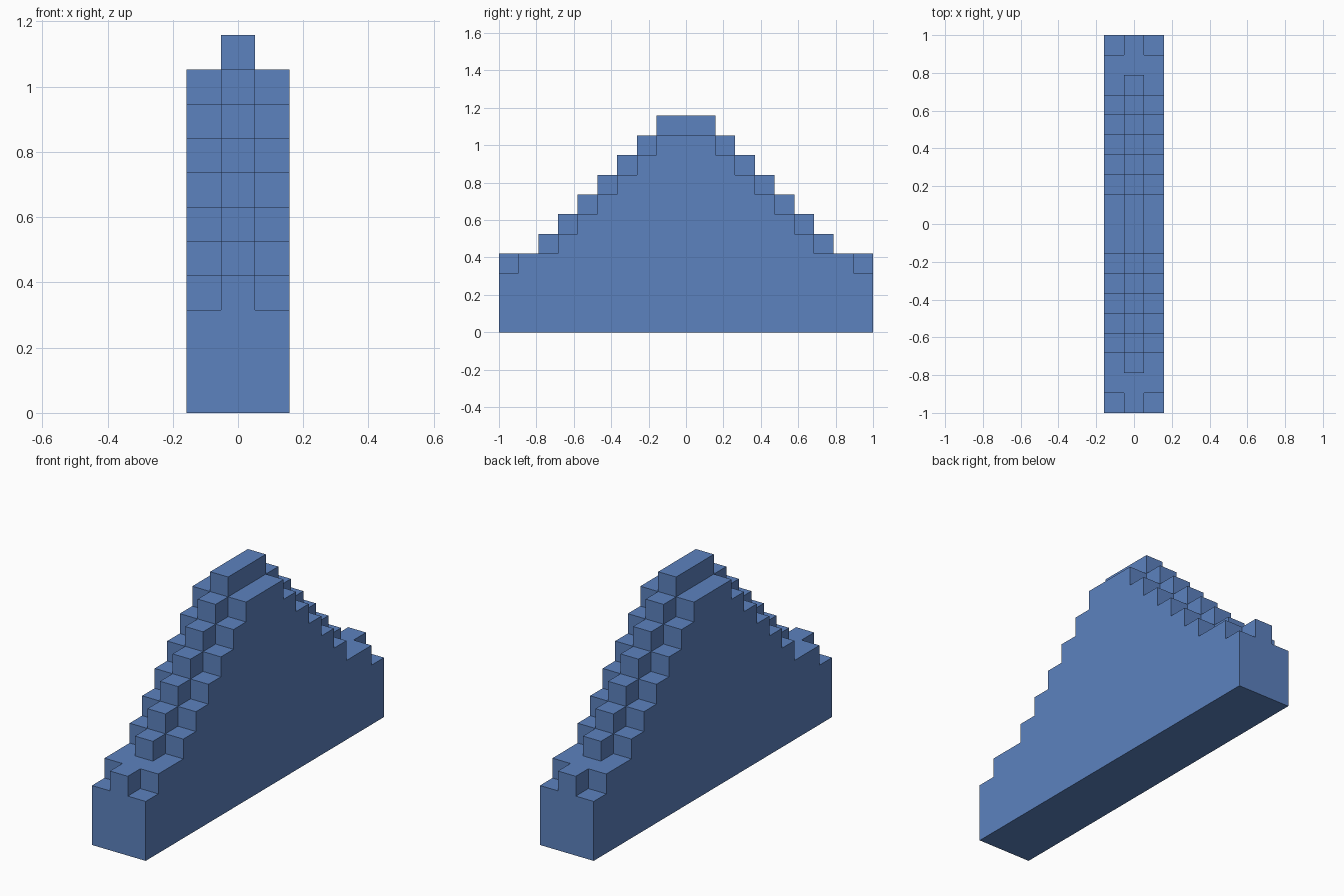
import bpy
import bmesh
from mathutils import Matrix

cube = bpy.data.objects.get("Cube")
if cube:
    bpy.data.objects.remove(cube, do_unlink=True)

U = 2 / 19            # one block
HALF_WIDTH = 1.5 * U
# Treads from the crest outwards: (outer distance, height), in blocks
TREADS = [(1.5 + i, 10 - i) for i in range(6)] + [(8.5, 4), (9.5, 3)]

blue = bpy.data.materials.new("slate_blue")
colour = (0.107, 0.223, 0.522, 1)
blue.diffuse_color = colour
blue.use_nodes = True
blue.node_tree.nodes["Principled BSDF"].inputs["Base Color"].default_value = colour


def make_object(name, bm):
    mesh = bpy.data.meshes.new(name)
    bm.to_mesh(mesh)
    bm.free()
    mesh.materials.append(blue)
    obj = bpy.data.objects.new(name, mesh)
    bpy.context.collection.objects.link(obj)
    return obj


def stepped_wall():
    # Half of the stair profile, mirrored and extruded across the width
    half = []
    inner = 0
    for outer, height in TREADS:
        if inner:
            half.append((inner, height))
        half.append((outer, height))
        inner = outer
    half.append((inner, 0))
    outline = half + [(-y, z) for y, z in reversed(half)]
    bm = bmesh.new()
    verts = [bm.verts.new((-HALF_WIDTH, y * U, z * U)) for y, z in outline]
    side = bm.faces.new(verts)
    extruded = bmesh.ops.extrude_face_region(bm, geom=[side], use_keep_orig=True)
    moved = [v for v in extruded["geom"] if isinstance(v, bmesh.types.BMVert)]
    bmesh.ops.translate(bm, verts=moved, vec=(2 * HALF_WIDTH, 0, 0))
    bmesh.ops.recalc_face_normals(bm, faces=bm.faces)
    return make_object("stepped_wall", bm)


def block(name, y0, y1, base):
    # One ridge block standing on a tread
    bm = bmesh.new()
    place = Matrix.Translation((0, (y0 + y1) / 2 * U, (base + 0.5) * U))
    size = Matrix.Diagonal((U, (y1 - y0) * U, U, 1))
    bmesh.ops.create_cube(bm, size=1, matrix=place @ size)
    return make_object(name, bm)


stepped_wall()

# Crest block, then one ridge block per step on both slopes
block("ridge_crest", -1.5, 1.5, 10)
for i in range(1, 7):
    near, base = 0.5 + i, 10 - i
    block(f"ridge_block_front_{i}", -near - 1, -near, base)
    block(f"ridge_block_back_{i}", near, near + 1, base)

# End blocks on the lowest treads
block("end_block_front", -9.5, -8.5, 3)
block("end_block_back", 8.5, 9.5, 3)
